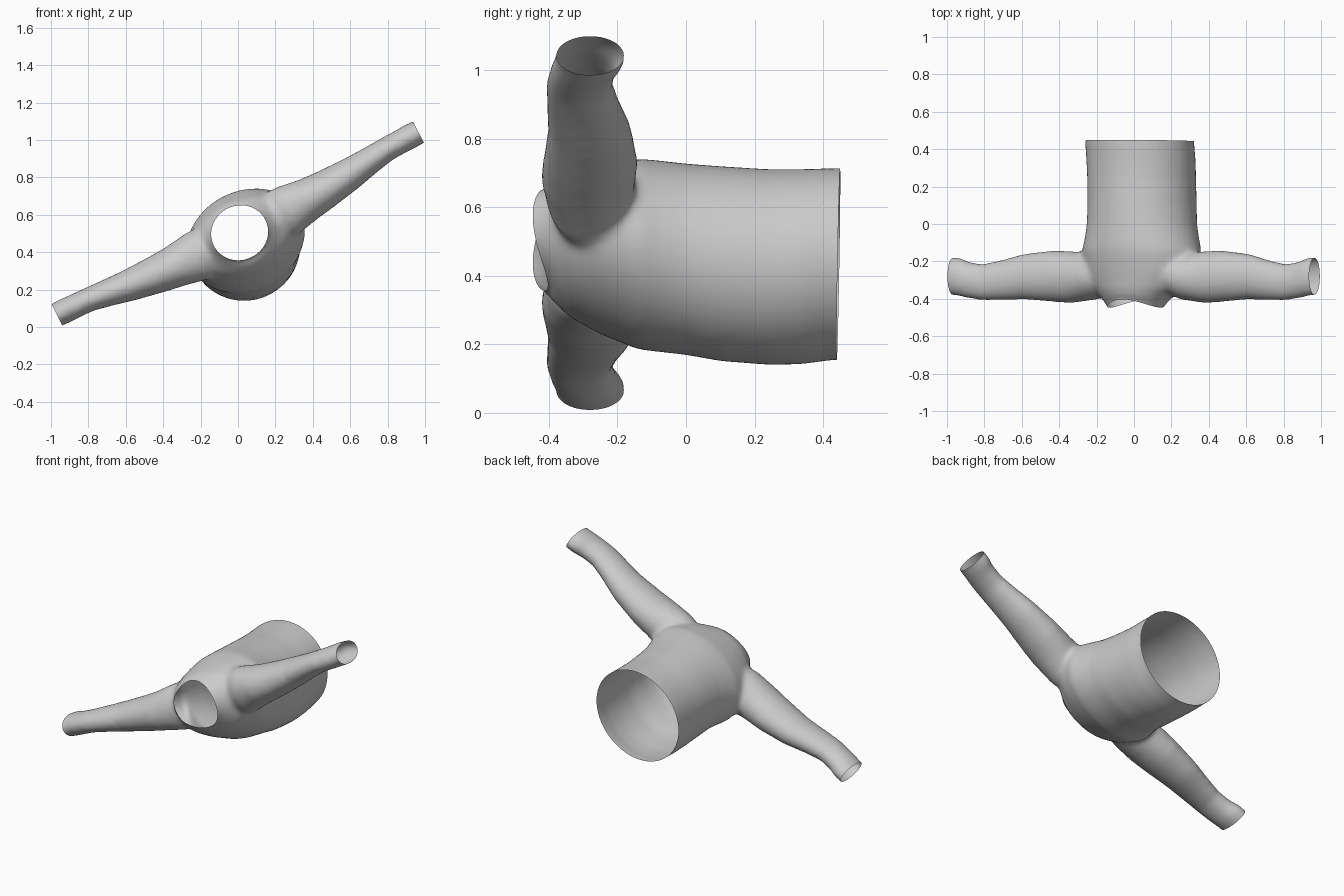
import bpy, bmesh, math
from mathutils import Vector, Matrix

if "Cube" in bpy.data.objects:
    bpy.data.objects.remove(bpy.data.objects["Cube"])

N = 40
TILT = math.radians(26.8)


def loft(bm, rings):
    """Closed tube through rings of points."""
    loops = [[bm.verts.new(p) for p in r] for r in rings]
    for a, b in zip(loops, loops[1:]):
        for i in range(N):
            j = (i + 1) % N
            bm.faces.new((a[i], a[j], b[j], b[i]))
    bm.faces.new(loops[0][::-1])
    bm.faces.new(loops[-1])


def ellipse(c, ax, ay):
    return [c + ax * math.cos(t) + ay * math.sin(t)
            for t in (2 * math.pi * i / N for i in range(N))]


X, Y, Z = Vector((1, 0, 0)), Vector((0, 1, 0)), Vector((0, 0, 1))
bm = bmesh.new()

# Torso: y, centre x, centre z, half width, half depth
torso = [(.60, -.025, -.115, .30, .272), (.43, -.025, -.117, .295, .276),
         (.34, -.022, -.127, .295, .282), (.25, -.020, -.130, .293, .284),
         (.10, -.013, -.122, .295, .282), (0, -.008, -.11, .300, .274),
         (-.08, -.004, -.102, .315, .270), (-.14, -.002, -.096, .332, .264),
         (-.25, -.002, -.08, .315, .228), (-.34, -.005, -.065, .26, .195),
         (-.40, -.01, -.050, .180, .165), (-.43, -.014, -.043, .145, .138),
         (-.60, -.016, -.042, .138, .138)]
loft(bm, [ellipse(Vector((u, y, v)), X * a, Z * b) for y, u, v, a, b in torso])

# Sleeves: distance out, centre y, centre z, half size y, half size z
sleeve = [(.12, -.26, -.06, .09, .13), (.26, -.282, -.055, .122, .14),
          (.40, -.284, -.05, .139, .115), (.50, -.279, -.045, .138, .104),
          (.67, -.281, -.03, .122, .086), (.80, -.300, -.012, .107, .073),
          (.90, -.311, 0, .098, .065), (.98, -.302, .002, .097, .065),
          (1.04, -.284, .004, .103, .068), (1.08, -.279, .004, .101, .064),
          (1.20, -.279, .004, .10, .064)]
for s in (1, -1):
    loft(bm, [ellipse(Vector((s * u, y, v)), Y * a, Z * b) for u, y, v, a, b in sleeve])
bmesh.ops.recalc_face_normals(bm, faces=bm.faces)

me = bpy.data.meshes.new("sweater")
bm.to_mesh(me)
bm.free()
ob = bpy.data.objects.new("sweater", me)
bpy.context.collection.objects.link(ob)

# Fuse into one skin and soften the seams
rm = ob.modifiers.new("fuse", 'REMESH')
rm.mode = 'VOXEL'
rm.voxel_size = 0.013
sm = ob.modifiers.new("soften", 'SMOOTH')
sm.factor = 0.5
sm.iterations = 16
dg = bpy.context.evaluated_depsgraph_get()
fused = bpy.data.meshes.new_from_object(ob.evaluated_get(dg))
ob.modifiers.clear()
ob.data = fused

# Cut open hem, cuffs and neck
bm = bmesh.new()
bm.from_mesh(fused)


def cut(co, no, keep=lambda p: True):
    fs = [f for f in bm.faces if keep(f.calc_center_median())]
    es = {e for f in fs for e in f.edges}
    vs = {v for f in fs for v in f.verts}
    bmesh.ops.bisect_plane(bm, geom=fs + list(es) + list(vs), plane_co=co,
                           plane_no=no, clear_outer=True)


def from_neck(p):
    return Vector((p.x + .016, p.z + .042))


cut((0, .447, 0), (0, 1, -.02))
cut((1.083, 0, 0), (1, 0, 0))
cut((-1.083, 0, 0), (-1, 0, 0))
cut((0, -.425, 0), (0, -1, 0), lambda p: p.y < -.38 and from_neck(p).length < .18)

# Neckline dips at front and back, rises at the shoulders
for v in bm.verts:
    d = from_neck(v.co)
    if v.co.y < -.34 and d.length < .25:
        w = min(1, (-.34 - v.co.y) / .08) * min(1, (.25 - d.length) / .09)
        v.co.y -= .022 * w * math.cos(2 * math.atan2(d.y, d.x))

bmesh.ops.transform(bm, verts=bm.verts,
                    matrix=Matrix.Translation((0, 0, .55)) @ Matrix.Rotation(-TILT, 4, 'Y'))
for f in bm.faces:
    f.smooth = True
bm.to_mesh(fused)
bm.free()
